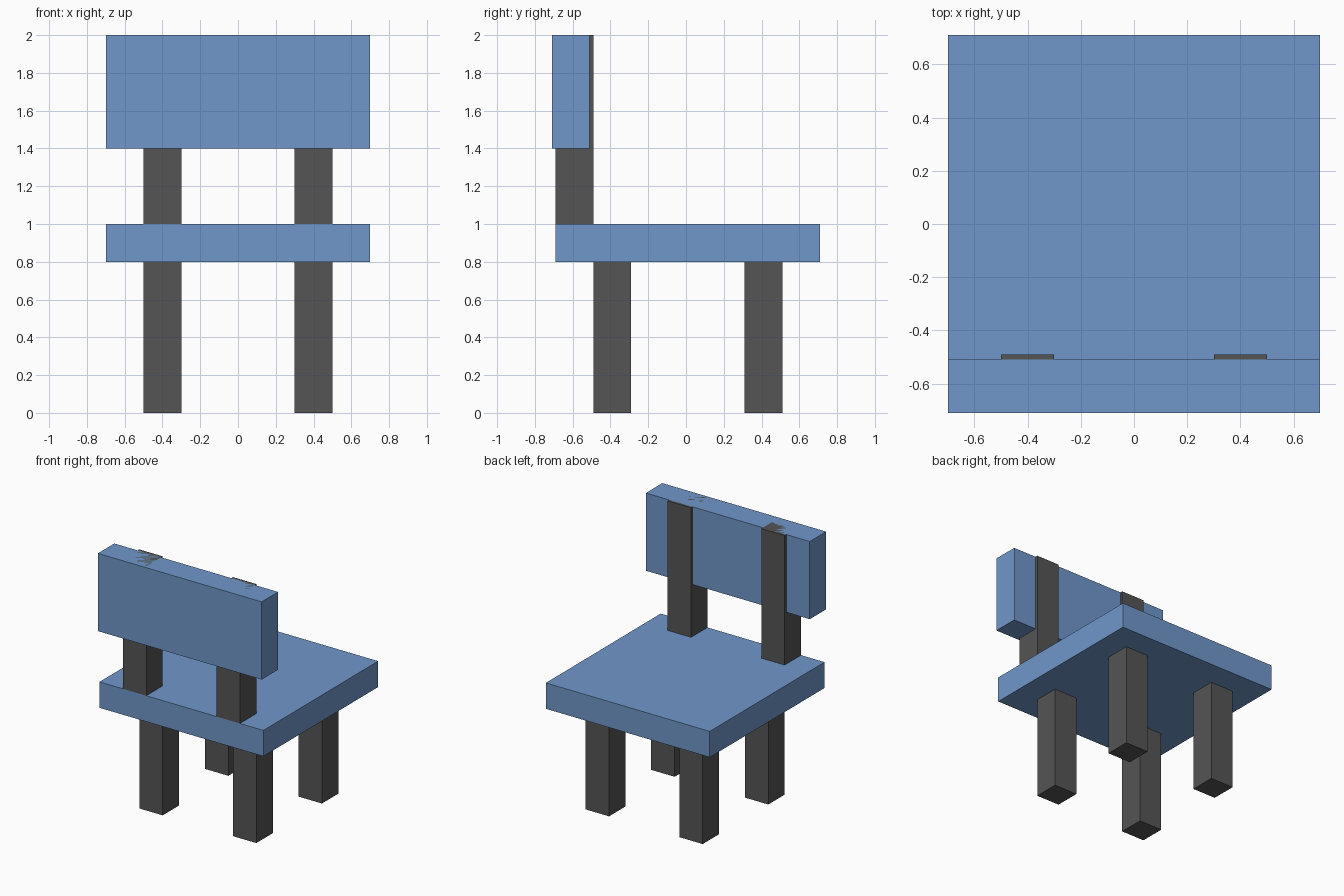
import bpy
from mathutils import Matrix, Vector

if "Cube" in bpy.data.objects:
    bpy.data.objects.remove(bpy.data.objects["Cube"])


def make_material(name, color):
    mat = bpy.data.materials.new(name)
    mat.diffuse_color = (*color, 1.0)
    mat.use_nodes = True
    mat.node_tree.nodes["Principled BSDF"].inputs["Base Color"].default_value = mat.diffuse_color
    return mat


def box(name, low, high, mat):
    """Axis-aligned box between two opposite corners."""
    low, high = Vector(low), Vector(high)
    bpy.ops.mesh.primitive_cube_add(size=1, location=(low + high) / 2)
    obj = bpy.context.object
    obj.name = name
    obj.data.transform(Matrix.Diagonal((*(high - low), 1.0)))
    obj.data.materials.append(mat)
    return obj


blue = make_material("blue_panel", (0.16, 0.31, 0.59))
dark = make_material("dark_frame", (0.09, 0.09, 0.09))

# Seat and backrest panels
box("seat", (-0.7, -0.69, 0.8), (0.7, 0.71, 1.0), blue)
box("backrest", (-0.7, -0.71, 1.4), (0.7, -0.51, 2.0), blue)

# Legs and backrest posts share the same square section on both sides
supports = {
    "backrest_side_leg": (-0.49, 0.0, 0.8),
    "open_side_leg": (0.31, 0.0, 0.8),
    "backrest_post": (-0.69, 1.0, 2.0),
}
for name, (y, bottom, top) in supports.items():
    for side, x in (("left", -0.5), ("right", 0.3)):
        box(f"{name}_{side}", (x, y, bottom), (x + 0.2, y + 0.2, top), dark)
